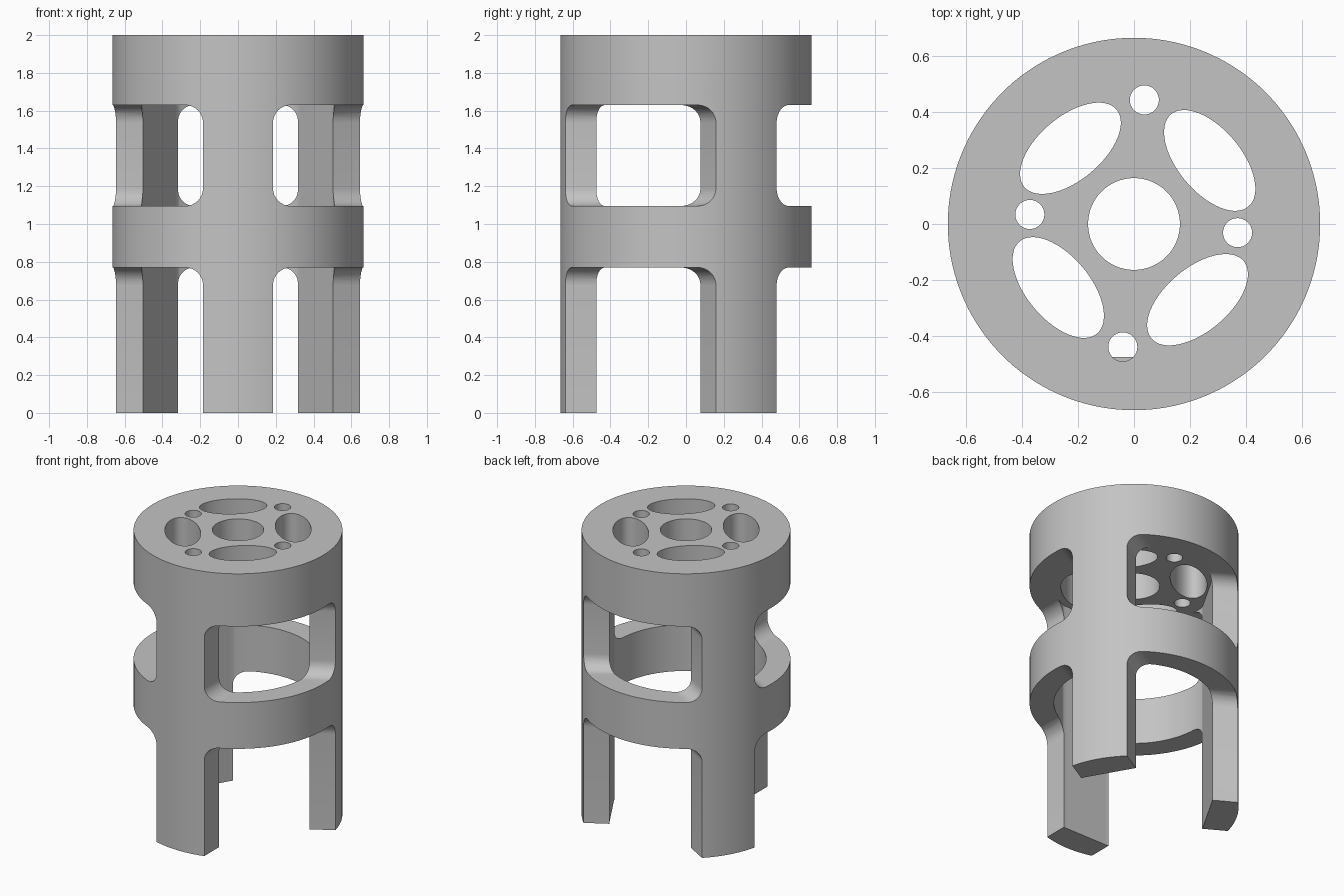
import bpy, bmesh
from math import sin, cos, pi, radians

cube = bpy.data.objects.get("Cube")
if cube:
    bpy.data.objects.remove(cube, do_unlink=True)

OUTER, BORE, FLAT, HALF_LEG = 0.665, 0.51, 0.475, 0.185
HEIGHT, CAP_Z, RING_TOP, RING_BASE, FILLET = 2.0, 1.63, 1.095, 0.77, 0.095
LEG_ANGLES = [radians(a) for a in (-90, 30, 150)]


def make_prism(name, points, z0, z1, fillet_edge=None):
    """Extrude a counter-clockwise outline, optionally rounding chosen edges."""
    bm = bmesh.new()
    base = [bm.verts.new((x, y, z0)) for x, y in points]
    top = [bm.verts.new((x, y, z1)) for x, y in points]
    bm.faces.new(base[::-1])
    bm.faces.new(top)
    for i in range(len(points)):
        j = (i + 1) % len(points)
        bm.faces.new((base[i], base[j], top[j], top[i]))
    if fillet_edge:
        edges = [e for e in bm.edges if fillet_edge(e)]
        bmesh.ops.bevel(bm, geom=edges, offset=FILLET, segments=8,
                        profile=0.5, affect='EDGES')
    bmesh.ops.recalc_face_normals(bm, faces=bm.faces)
    mesh = bpy.data.meshes.new(name)
    bm.to_mesh(mesh)
    bm.free()
    obj = bpy.data.objects.new(name, mesh)
    bpy.context.collection.objects.link(obj)
    return obj


def ellipse(cx, cy, a, b, turn=0.0, n=64):
    pts = []
    for i in range(n):
        u, v = a * cos(2 * pi * i / n), b * sin(2 * pi * i / n)
        pts.append((cx + u * cos(turn) - v * sin(turn),
                    cy + u * sin(turn) + v * cos(turn)))
    return pts


cutters = []

# Inner bore: round, with a flat behind each leg
bore = []
for i in range(180):
    t = 2 * pi * i / 180
    facing = max(cos(t - a) for a in LEG_ANGLES)
    r = min(BORE, FLAT / facing)
    bore.append((r * cos(t), r * sin(t)))
cutters.append(make_prism("bore_cutter", bore, -0.2, CAP_Z))

# Window openings between the legs, rounded where the legs meet the rings
for a in LEG_ANGLES:
    mid = a + pi
    apex = HALF_LEG / sin(pi / 3)
    ax, ay = apex * cos(mid), apex * sin(mid)
    wedge = [(ax, ay)] + [(ax + 2 * cos(mid + s * pi / 3), ay + 2 * sin(mid + s * pi / 3))
                          for s in (-1, 1)]

    def side_edge(e):
        flat = abs(e.verts[0].co.z - e.verts[1].co.z) < 1e-4
        near = any(abs(v.co.x - ax) + abs(v.co.y - ay) < 1e-4 for v in e.verts)
        return flat and near and e.verts[0].co.z > 0

    cutters.append(make_prism("upper_window_cutter", wedge, RING_TOP, CAP_Z, side_edge))
    cutters.append(make_prism("lower_window_cutter", wedge, -0.2, RING_BASE, side_edge))

# Holes through the cap
holes = [ellipse(0, 0, 0.164, 0.164)]
for k in range(4):
    t = radians(40 + 90 * k)
    holes.append(ellipse(0.353 * cos(t), 0.353 * sin(t), 0.113, 0.215, t))
for x, y in ((0.037, 0.443), (-0.372, 0.034), (0.37, -0.031), (-0.04, -0.439)):
    holes.append(ellipse(x, y, 0.052, 0.052, n=32))
for pts in holes:
    cutters.append(make_prism("hole_cutter", pts, CAP_Z - 0.1, HEIGHT + 0.2))

# Solid body with everything cut away
body = make_prism("slotted_housing", ellipse(0, 0, OUTER, OUTER, n=144), 0, HEIGHT)
for c in cutters:
    c.hide_render = True
    mod = body.modifiers.new(c.name, 'BOOLEAN')
    mod.operation, mod.solver, mod.object = 'DIFFERENCE', 'EXACT', c
# The front leg's flat blocks part of the front hole, so holes stop in the cap
for mod, c in zip(body.modifiers, cutters):
    if c.name.startswith("hole"):
        for v in c.data.vertices:
            if v.co.z < CAP_Z:
                v.co.z = CAP_Z
bpy.context.view_layer.update()
result = bpy.data.meshes.new_from_object(
    body.evaluated_get(bpy.context.evaluated_depsgraph_get()))
body.modifiers.clear()
body.data = result
for c in cutters:
    bpy.data.objects.remove(c, do_unlink=True)

# Grey finish
grey = bpy.data.materials.new("plain_grey")
grey.use_nodes = True
color = (0.55, 0.55, 0.55, 1)
grey.diffuse_color = color
grey.node_tree.nodes["Principled BSDF"].inputs["Base Color"].default_value = color
body.data.materials.clear()
body.data.materials.append(grey)
for p in body.data.polygons:
    p.material_index = 0

bpy.ops.object.select_all(action='DESELECT')
body.select_set(True)
bpy.context.view_layer.objects.active = body
bpy.ops.object.shade_smooth_by_angle(angle=radians(30))
